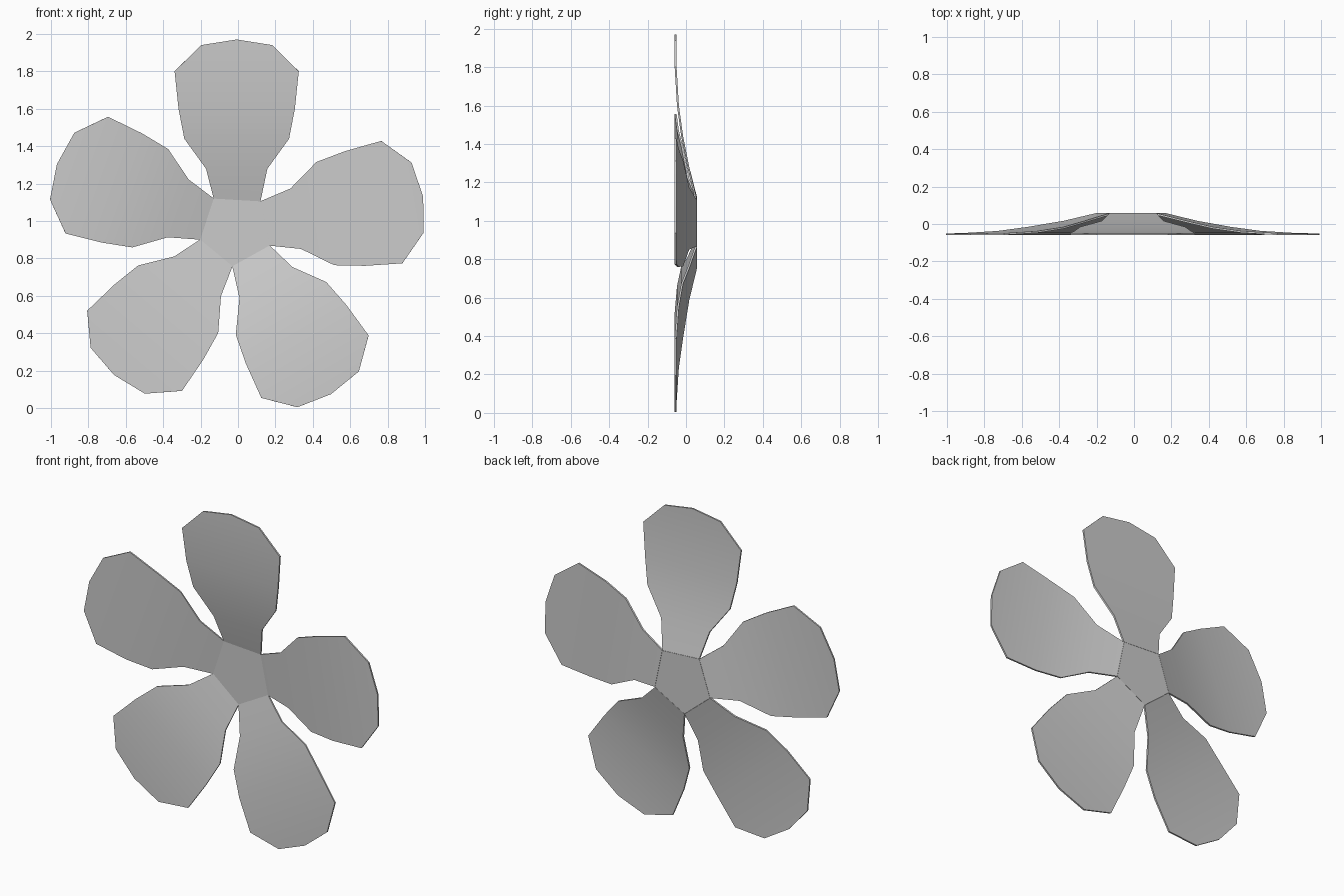
import bpy, bmesh
from math import radians, cos, sin

if "Cube" in bpy.data.objects:
    bpy.data.objects.remove(bpy.data.objects["Cube"])

THICK = 0.01
HUB_Y = 0.053
# hub corners (x, z), clockwise from upper left
HUB = [(-0.13, 1.12), (0.12, 1.105), (0.17, 0.868), (-0.03, 0.757), (-0.203, 0.90)]
# petals clockwise: neck centre x, z and pointing angle
PETALS = [("top_petal", -0.007, 1.28, 90),
          ("right_petal", 0.31, 1.012, 9.8),
          ("lower_right_petal", 0.15, 0.67, -59.8),
          ("lower_left_petal", -0.217, 0.703, 229.8),
          ("left_petal", -0.32, 1.067, 160)]
# petal rows: distance past neck, half width, depth y
ROWS = [(0, 0.164, 0.012), (0.16, 0.28, -0.020), (0.32, 0.311, -0.042),
        (0.52, 0.332, -0.054), (0.66, 0.19, -0.055)]
TIP = (0.69, -0.055)


def make_object(name, faces_of):
    """Build a sheet with bmesh, then give it thickness."""
    bm = bmesh.new()
    faces_of(bm)
    bmesh.ops.recalc_face_normals(bm, faces=bm.faces)
    me = bpy.data.meshes.new(name)
    bm.to_mesh(me)
    bm.free()
    ob = bpy.data.objects.new(name, me)
    bpy.context.collection.objects.link(ob)
    mod = ob.modifiers.new("thickness", "SOLIDIFY")
    mod.thickness = THICK
    mod.offset = 0
    bpy.ops.object.select_all(action='DESELECT')
    ob.select_set(True)
    bpy.context.view_layer.objects.active = ob
    bpy.ops.object.modifier_apply(modifier=mod.name)
    bpy.ops.object.shade_smooth_by_angle(angle=radians(30))


# flat five-sided centre
make_object("hub", lambda bm: bm.faces.new([bm.verts.new((x, HUB_Y, z)) for x, z in HUB]))

# five curved petals, each starting on one hub edge
for i, (name, cx, cz, ang) in enumerate(PETALS):
    c, s = cos(radians(ang)), sin(radians(ang))

    def petal(bm):
        rows = [[bm.verts.new((x, HUB_Y, z)) for x, z in (HUB[i], HUB[(i + 1) % 5])]]
        for d, w, y in ROWS:
            rows.append([bm.verts.new((cx + d * c - k * w * s, y, cz + d * s + k * w * c))
                         for k in (1, -1)])
        for a, b in zip(rows, rows[1:]):
            bm.faces.new((a[0], a[1], b[1], b[0]))
        tip = bm.verts.new((cx + TIP[0] * c, TIP[1], cz + TIP[0] * s))
        bm.faces.new((rows[-1][0], rows[-1][1], tip))

    make_object(name, petal)
